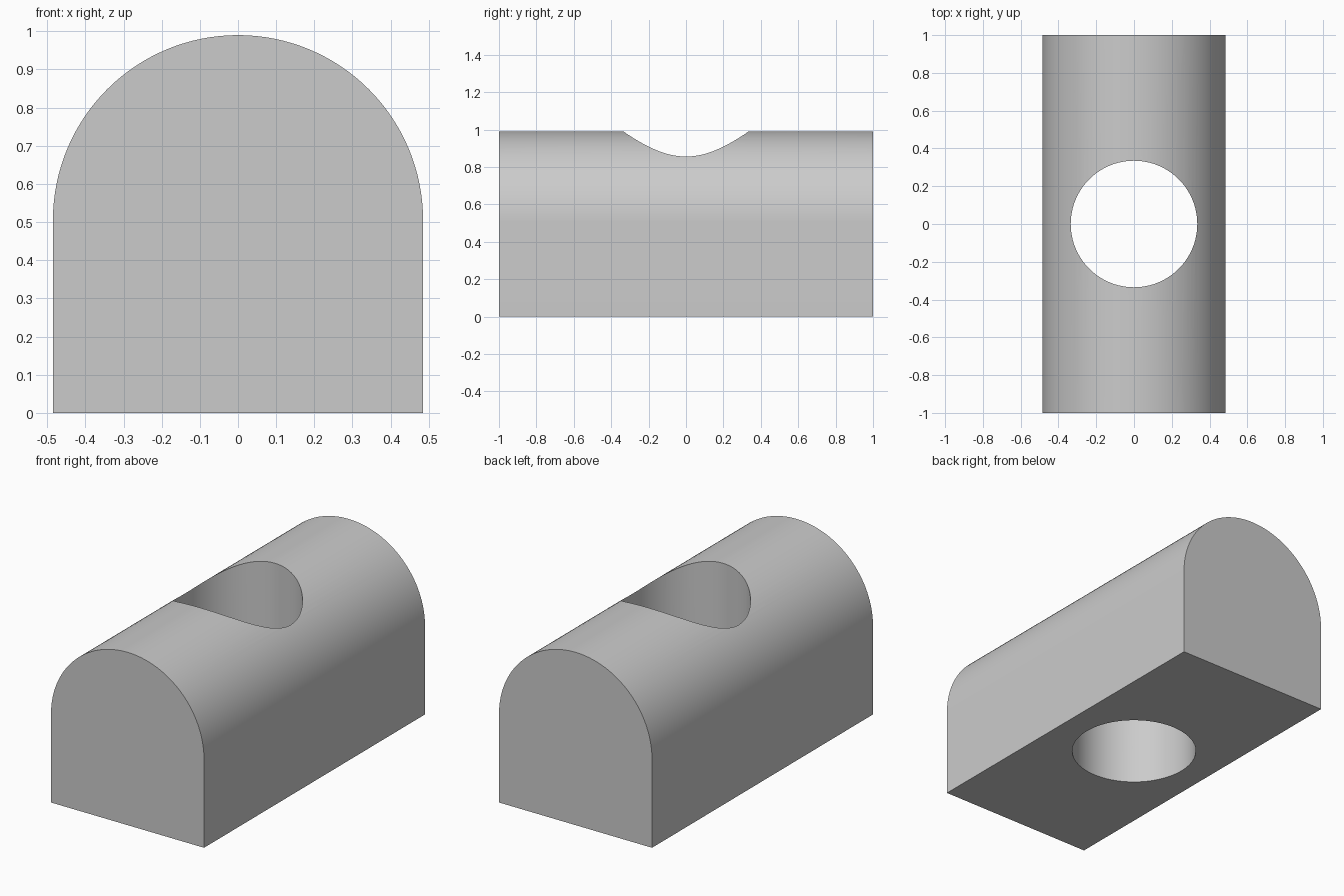
import bpy, bmesh, math

if "Cube" in bpy.data.objects:
    bpy.data.objects.remove(bpy.data.objects["Cube"], do_unlink=True)

HALF_WIDTH = 0.485
SPRING_Z = 0.505      # height where the round top begins
HALF_LENGTH = 1.0
HOLE_RADIUS = 0.335
ARC_STEPS = 64

grey = bpy.data.materials.new("plain grey")
grey.use_nodes = True
colour = (0.6, 0.6, 0.6, 1)
grey.diffuse_color = colour
grey.node_tree.nodes["Principled BSDF"].inputs["Base Color"].default_value = colour

# Arched block: round-topped profile extruded along y
profile = [(-HALF_WIDTH, 0), (HALF_WIDTH, 0)]
for i in range(ARC_STEPS + 1):
    a = math.pi * i / ARC_STEPS
    profile.append((HALF_WIDTH * math.cos(a), SPRING_Z + HALF_WIDTH * math.sin(a)))

bm = bmesh.new()
front = bm.faces.new([bm.verts.new((x, -HALF_LENGTH, z)) for x, z in profile])
extruded = bmesh.ops.extrude_face_region(bm, geom=[front], use_keep_orig=True)
bmesh.ops.translate(bm, vec=(0, 2 * HALF_LENGTH, 0),
                    verts=[g for g in extruded["geom"] if isinstance(g, bmesh.types.BMVert)])
bmesh.ops.recalc_face_normals(bm, faces=bm.faces)
mesh = bpy.data.meshes.new("arched_block")
bm.to_mesh(mesh)
bm.free()
mesh.materials.append(grey)
block = bpy.data.objects.new("arched_block", mesh)
bpy.context.collection.objects.link(block)

# Vertical round hole through the middle
bpy.ops.mesh.primitive_cylinder_add(vertices=96, radius=HOLE_RADIUS, depth=2, location=(0, 0, 0.5))
cutter = bpy.context.object
cutter.name = "hole_cutter"
cutter.hide_render = True
cutter.data.materials.append(grey)

cut = block.modifiers.new("round_hole", 'BOOLEAN')
cut.operation = 'DIFFERENCE'
cut.solver = 'EXACT'
cut.object = cutter

bpy.ops.object.select_all(action='DESELECT')
block.select_set(True)
bpy.context.view_layer.objects.active = block
bpy.ops.object.modifier_apply(modifier=cut.name)
bpy.data.objects.remove(cutter, do_unlink=True)
bpy.ops.object.shade_smooth_by_angle(angle=math.radians(30))
